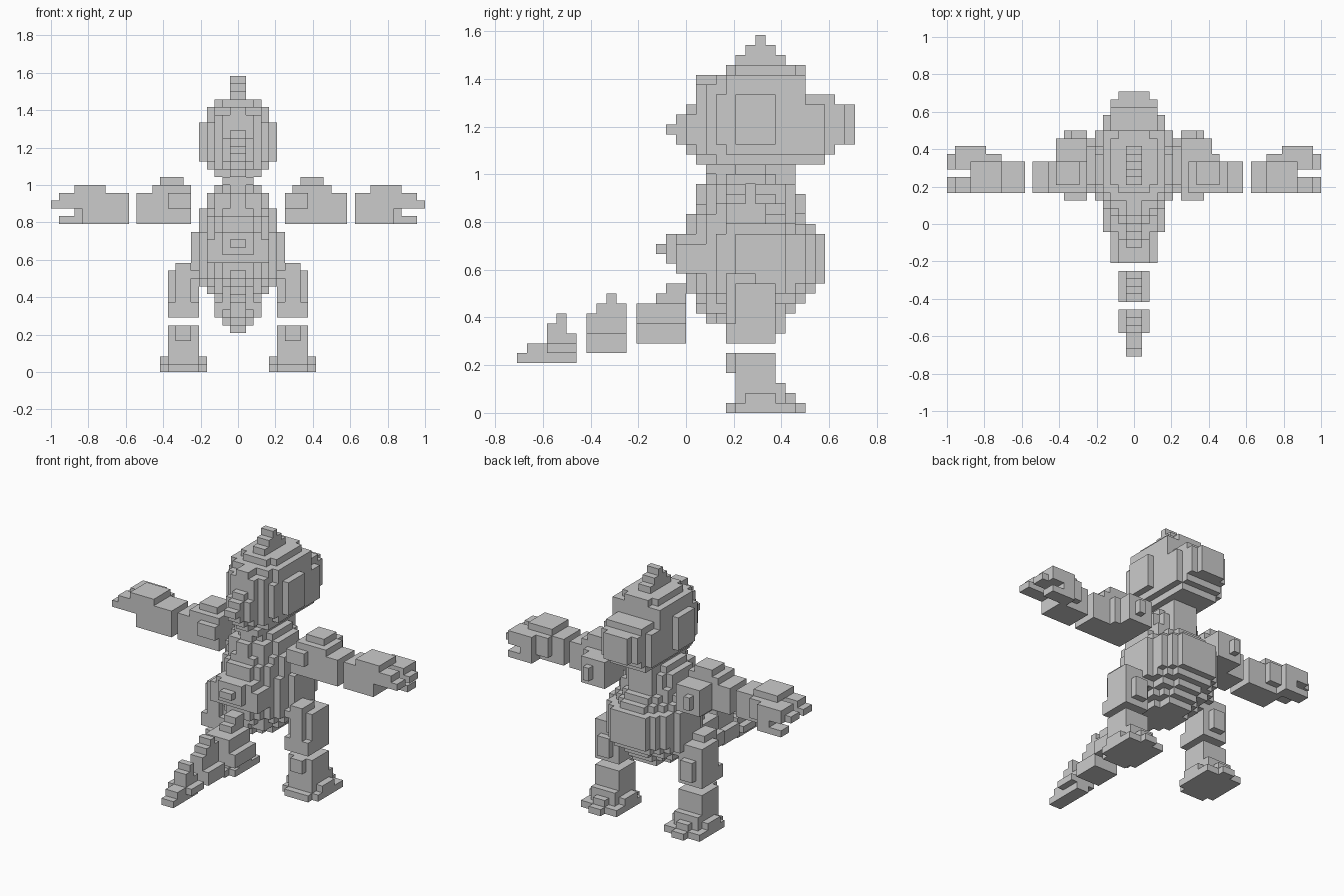
import bpy
import bmesh
from mathutils import Vector

UNIT = 1 / 24  # edge length of one block

if "Cube" in bpy.data.objects:
    bpy.data.objects.remove(bpy.data.objects["Cube"], do_unlink=True)

grey = bpy.data.materials.new("plain grey")
grey.use_nodes = True
grey.diffuse_color = (0.6, 0.6, 0.6, 1)
grey.node_tree.nodes["Principled BSDF"].inputs["Base Color"].default_value = grey.diffuse_color


def box(x0, x1, y0, y1, z0, z1):
    """All block cells inside a box."""
    return {(x, y, z) for x in range(x0, x1) for y in range(y0, y1) for z in range(z0, z1)}


def mid(half, y0, y1, z0, z1):
    """Box centred on the middle plane."""
    return box(-half, half, y0, y1, z0, z1)


def rounded(half, y0, y1, z0, z1, back=1.5, front=1.9):
    """Layer with a rounded plan, tapering more at the back than at the front."""
    centre, depth = (y0 + y1) / 2, (y1 - y0) / 2

    def inside(x, y):
        power = back if y < centre else front
        return (abs(x + 0.5) / half) ** power + (abs(y + 0.5 - centre) / depth) ** power < 1.08

    return {(x, y, z) for x, y, z in mid(half, y0, y1, z0, z1) if inside(x, y)}


def mirrored(cells):
    return {(-x - 1, y, z) for x, y, z in cells}


def build(name, *groups):
    """Make one object from the outer skin of its cells."""
    cells = set().union(*groups)
    bm = bmesh.new()
    verts = {}

    def vert(corner):
        key = tuple(corner)
        if key not in verts:
            verts[key] = bm.verts.new(Vector(key) * UNIT)
        return verts[key]

    for cell in cells:
        for axis in range(3):
            for side in (0, 1):
                neighbour = list(cell)
                neighbour[axis] += 2 * side - 1
                if tuple(neighbour) in cells:
                    continue
                u, v = (axis + 1) % 3, (axis + 2) % 3
                loop = []
                for du, dv in ((0, 0), (1, 0), (1, 1), (0, 1)):
                    corner = list(cell)
                    corner[axis] += side
                    corner[u] += du
                    corner[v] += dv
                    loop.append(vert(corner))
                bm.faces.new(loop if side else loop[::-1])
    mesh = bpy.data.meshes.new(name)
    bm.to_mesh(mesh)
    bm.free()
    mesh.materials.append(grey)
    bpy.context.collection.objects.link(bpy.data.objects.new(name, mesh))


# Torso: rounded layers, bottom to top, with a stepped hump on the back
build(
    "torso",
    rounded(3, 2, 10, 9, 10),
    rounded(4, 1, 11, 10, 11),
    rounded(5, 1, 12, 11, 12),
    rounded(6, 0, 13, 12, 13),
    rounded(6, 0, 14, 13, 18),
    rounded(5, 0, 13, 18, 19),
    rounded(5, 0, 12, 19, 20),
    rounded(5, 1, 11, 20, 21),
    rounded(4, 1, 11, 21, 23),
    rounded(3, 2, 11, 23, 24),
    mid(4, -1, 2, 14, 17),
    mid(3, -1, 1, 14, 18),
    mid(2, -2, 0, 15, 18),
    mid(1, -3, -2, 16, 17),
)

# Neck
build("neck", rounded(2, 2, 11, 24, 25, 4, 4))

# Head: skull in slabs, snout, crest and rear spike
build(
    "head",
    mid(5, 5, 9, 27, 32),
    mid(4, 4, 12, 26, 34),
    mid(4, 3, 12, 27, 32),
    mid(3, 3, 12, 25, 34),
    mid(3, 2, 12, 26, 33),
    mid(2, 1, 12, 26, 33),
    mid(1, 1, 12, 25, 34),
    mid(3, 5, 11, 34, 35),
    mid(2, 4, 12, 34, 35),
    mid(3, 12, 14, 25, 26),
    mid(4, 12, 14, 26, 31),
    mid(3, 12, 15, 26, 32),
    mid(3, 15, 16, 27, 31),
    mid(2, 16, 17, 27, 31),
    mid(1, 5, 10, 35, 36),
    mid(1, 6, 9, 36, 37),
    mid(1, 7, 8, 37, 38),
    mid(2, 0, 1, 27, 30),
    mid(1, 0, 1, 26, 31),
    mid(1, -1, 0, 27, 30),
    mid(1, -2, -1, 28, 29),
)

# Tail: three stepped segments
build(
    "tail_base",
    mid(3, -5, 0, 7, 9), mid(2, -5, 0, 9, 11),
    mid(1, -3, 0, 11, 12), mid(1, -2, 0, 12, 13),
)
build(
    "tail_middle",
    mid(2, -10, -6, 6, 8), mid(1, -10, -6, 8, 10),
    mid(1, -9, -6, 10, 11), mid(1, -8, -7, 11, 12),
)
build(
    "tail_tip",
    mid(1, -14, -11, 5, 8), mid(2, -14, -11, 6, 7),
    mid(1, -14, -12, 8, 9), mid(1, -13, -12, 9, 10),
    mid(1, -17, -14, 5, 6), mid(1, -16, -14, 6, 7),
)

# Limbs: the right elbow gap sits one block nearer the body
for label, flip, elbow in (("left", set, 14), ("right", mirrored, 13)):
    s = elbow - 14
    build(
        label + "_upper_arm",
        flip(box(6, elbow, 4, 8, 19, 23)),
        flip(box(6, 9, 3, 4, 21, 23)),
        flip(box(6, 10, 4, 11, 19, 23)),
        flip(box(6, 11 + s, 4, 9, 19, 23)),
        flip(box(8, 9, 11, 12, 20, 22)),
        flip(box(7 + s, 12 + s, 4, 8, 23, 24)),
        flip(box(8 + s, 11 + s, 5, 8, 24, 25)),
    )
    build(
        label + "_forearm",
        flip(box(elbow + 1, 20, 4, 8, 19, 23)),
        flip(box(17, 21, 4, 8, 23, 24)),
        flip(box(17, 20, 8, 9, 20, 23)),
        flip(box(20, 23, 4, 6, 21, 23)),
        flip(box(20, 24, 4, 6, 21, 22)),
        flip(box(19, 23, 7, 10, 21, 23)),
        flip(box(20, 24, 7, 9, 21, 22)),
        flip(box(20, 23, 8, 10, 19, 20)),
        flip(box(19, 21, 8, 10, 19, 22)),
    )
    build(
        label + "_thigh",
        flip(box(5, 9, 5, 9, 7, 13)),
        flip(box(6, 8, 4, 9, 9, 13)),
        flip(box(5, 9, 4, 9, 7, 9)),
        flip(box(6, 8, 9, 10, 8, 11)),
        flip(box(6, 8, 4, 7, 13, 14)),
    )
    build(
        label + "_foot",
        flip(box(5, 9, 5, 9, 0, 6)),
        flip(box(6, 8, 4, 5, 4, 6)),
        flip(box(5, 9, 4, 11, 0, 1)),
        flip(box(5, 9, 8, 10, 1, 3)),
        flip(box(6, 8, 10, 11, 1, 2)),
        flip(box(4, 10, 5, 10, 0, 1)),
        flip(box(4, 10, 6, 9, 1, 2)),
        flip(box(6, 8, 11, 12, 0, 1)),
        flip(box(4, 5, 10, 11, 0, 1)),
        flip(box(9, 10, 10, 11, 0, 1)),
    )
